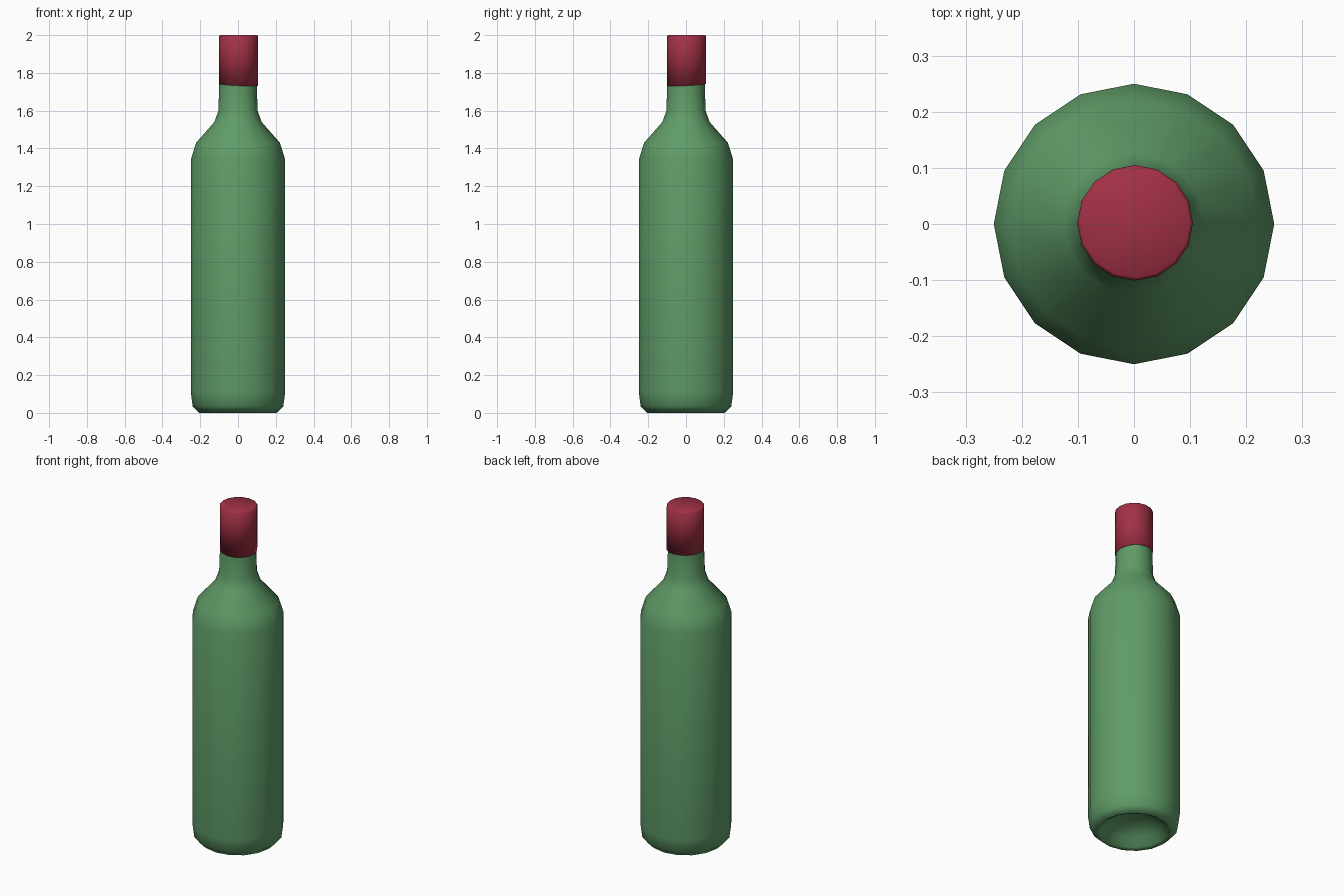
import bpy, bmesh, math

if "Cube" in bpy.data.objects:
    bpy.data.objects.remove(bpy.data.objects["Cube"])

SIDES = 16

def material(name, rgb):
    m = bpy.data.materials.new(name)
    m.diffuse_color = (*rgb, 1)
    m.use_nodes = True
    m.node_tree.nodes["Principled BSDF"].inputs["Base Color"].default_value = m.diffuse_color
    return m

def lathe(name, profile, mat):
    """Revolve (radius, z) points; radius 0 becomes a pole."""
    bm = bmesh.new()
    rings = []
    for r, z in profile:
        if r == 0:
            rings.append([bm.verts.new((0, 0, z))] * SIDES)
        else:
            rings.append([bm.verts.new((r * math.cos(a), r * math.sin(a), z))
                          for a in (2 * math.pi * i / SIDES for i in range(SIDES))])
    for lo, hi in zip(rings, rings[1:]):
        for i in range(SIDES):
            j = (i + 1) % SIDES
            bm.faces.new(dict.fromkeys((lo[i], lo[j], hi[j], hi[i])))
    bmesh.ops.recalc_face_normals(bm, faces=bm.faces)
    for f in bm.faces:
        f.smooth = True
    me = bpy.data.meshes.new(name)
    bm.to_mesh(me)
    bm.free()
    me.materials.append(mat)
    ob = bpy.data.objects.new(name, me)
    bpy.context.collection.objects.link(ob)
    return ob

green = material("green_glass", (0.115, 0.33, 0.135))
red = material("red_foil", (0.36, 0.03, 0.06))

# Glass body with hollow base, shoulder and neck
lathe("bottle_body", [
    (0, 0.10), (0.09, 0.085), (0.15, 0.05), (0.185, 0.01), (0.205, 0.0),
    (0.24, 0.035), (0.25, 0.11), (0.25, 1.34), (0.222, 1.43),
    (0.125, 1.54), (0.104, 1.60), (0.099, 1.75), (0.099, 1.98), (0, 1.98)], green)

# Foil cap over the neck, with a slightly slanted lower edge
cap = lathe("foil_cap", [(0.098, 1.737), (0.103, 1.737), (0.103, 1.995), (0.097, 2.0), (0, 2.0)], red)
for v in cap.data.vertices:
    if v.co.z < 1.8:
        v.co.z += 0.05 * (v.co.y - v.co.x)
    v.co.x += 0.002
    v.co.y += 0.002
